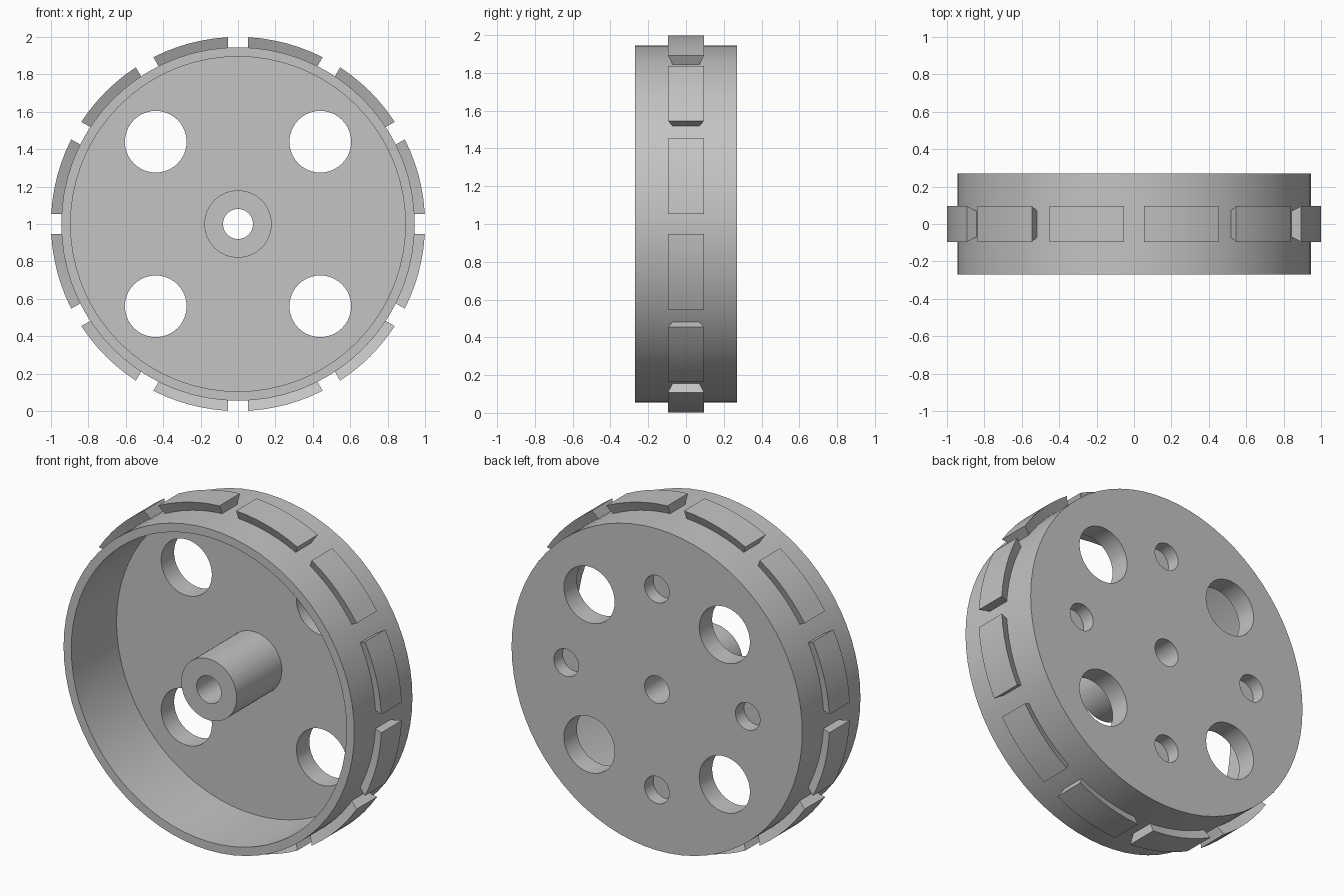
import bpy, bmesh, math
from mathutils import Matrix, Vector

if "Cube" in bpy.data.objects:
    bpy.data.objects.remove(bpy.data.objects["Cube"])

CENTRE_Z = 1.0
grey = bpy.data.materials.new("light_grey")
grey.diffuse_color = (0.55, 0.55, 0.55, 1)
grey.use_nodes = True
grey.node_tree.nodes["Principled BSDF"].inputs["Base Color"].default_value = grey.diffuse_color


def polar(r, a, y):
    """Point at radius r and angle a around the wheel axis."""
    return Vector((r * math.sin(a), y, CENTRE_Z + r * math.cos(a)))


def finish(bm, name):
    bmesh.ops.recalc_face_normals(bm, faces=bm.faces[:])
    mesh = bpy.data.meshes.new(name)
    bm.to_mesh(mesh)
    bm.free()
    mesh.materials.append(grey)
    obj = bpy.data.objects.new(name, mesh)
    bpy.context.collection.objects.link(obj)
    return obj


def activate(obj):
    bpy.ops.object.select_all(action='DESELECT')
    obj.select_set(True)
    bpy.context.view_layer.objects.active = obj


# Wheel body: rim, back web and hollow hub as one revolved profile (radius, y)
PROFILE = [(0.08, -0.27), (0.18, -0.27), (0.18, 0.15), (0.895, 0.15),
           (0.895, -0.27), (0.945, -0.27), (0.945, 0.27), (0.08, 0.27)]
SEGMENTS = 72
bm = bmesh.new()
rings = [[bm.verts.new(polar(r, math.tau * i / SEGMENTS, y)) for r, y in PROFILE]
         for i in range(SEGMENTS)]
n = len(PROFILE)
for i in range(SEGMENTS):
    a, b = rings[i], rings[(i + 1) % SEGMENTS]
    for j in range(n):
        k = (j + 1) % n
        bm.faces.new((a[j], a[k], b[k], b[j]))
wheel = finish(bm, "wheel_body")

# Cutters: four large through holes, four small blind holes from the back
bm = bmesh.new()
turn = Matrix.Rotation(math.pi / 2, 4, 'X')
for i in range(4):
    for dist, angle, radius, y0, y1 in (
            (0.622, math.pi / 4, 0.165, 0.05, 0.4),
            (0.59, 0, 0.08, 0.19, 0.4)):
        pos = polar(dist, angle + i * math.pi / 2, (y0 + y1) / 2)
        bmesh.ops.create_cone(bm, cap_ends=True, segments=40, radius1=radius,
                              radius2=radius, depth=y1 - y0,
                              matrix=Matrix.Translation(pos) @ turn)
cutter = finish(bm, "hole_cutter")
cutter.hide_render = True
mod = wheel.modifiers.new("holes", 'BOOLEAN')
mod.operation = 'DIFFERENCE'
mod.solver = 'EXACT'
mod.object = cutter
activate(wheel)
bpy.ops.object.modifier_apply(modifier=mod.name)
bpy.data.objects.remove(cutter)

# Tread pads: twelve undercut blocks separated by parallel-sided gaps
GAP = 0.054
STEPS = 6
SECTION = [(1.0, -0.095), (1.0, 0.095), (0.938, 0.068), (0.938, -0.068)]
bm = bmesh.new()
for p in range(12):
    mid = math.radians(15 + 30 * p)
    loops = []
    for s in range(STEPS + 1):
        t = 2 * s / STEPS - 1
        loops.append([bm.verts.new(polar(
            r, mid + t * (math.radians(15) - math.asin(GAP / r)), y))
            for r, y in SECTION])
    for a, b in zip(loops, loops[1:]):
        for j in range(4):
            k = (j + 1) % 4
            bm.faces.new((a[j], a[k], b[k], b[j]))
    bm.faces.new(loops[0])
    bm.faces.new(loops[-1])
pads = finish(bm, "tread_pads")

for obj in (wheel, pads):
    activate(obj)
    bpy.ops.object.shade_smooth_by_angle(angle=math.radians(30))
